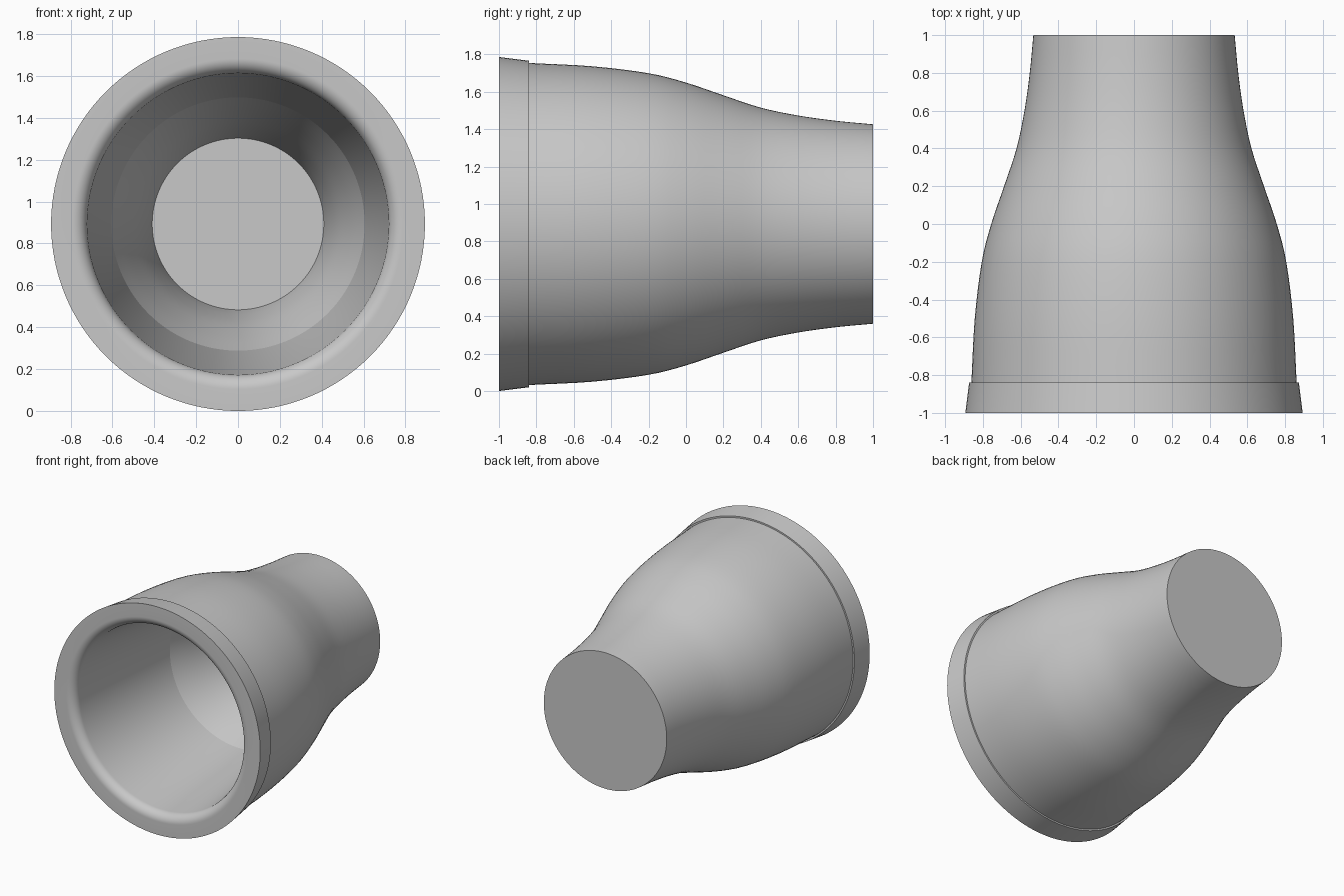
import bpy
import bmesh
import math
from mathutils import Matrix, Vector

cube = bpy.data.objects.get("Cube")
if cube:
    bpy.data.objects.remove(cube, do_unlink=True)

SEGMENTS = 128
AXIS_HEIGHT = 0.893

grey = bpy.data.materials.new("plain_grey")
grey.use_nodes = True
colour = (0.58, 0.58, 0.58, 1)
grey.diffuse_color = colour
grey.node_tree.nodes["Principled BSDF"].inputs["Base Color"].default_value = colour


def smooth_path(points, steps=4):
    """Catmull-Rom curve through (radius, y) points."""
    pts = [Vector(p) for p in points]
    pts = [2 * pts[0] - pts[1]] + pts + [2 * pts[-1] - pts[-2]]
    path = []
    for a, b, c, d in zip(pts, pts[1:], pts[2:], pts[3:]):
        for i in range(steps):
            t = i / steps
            path.append(0.5 * (2 * b + (c - a) * t + (2 * a - 5 * b + 4 * c - d) * t ** 2
                               + (3 * b - a - 3 * c + d) * t ** 3))
    return path + [pts[-2]]


def revolve(name, path):
    """Turn a (radius, y) profile about the long axis."""
    bm = bmesh.new()
    verts = [bm.verts.new((r, y, 0)) for r, y in path]
    edges = [bm.edges.new(pair) for pair in zip(verts, verts[1:])]
    bmesh.ops.spin(bm, geom=verts + edges, cent=(0, 0, 0), axis=(0, 1, 0),
                   angle=math.tau, steps=SEGMENTS, use_duplicate=False)
    bmesh.ops.remove_doubles(bm, verts=bm.verts, dist=0.0005)
    bmesh.ops.recalc_face_normals(bm, faces=bm.faces)
    bmesh.ops.transform(bm, verts=bm.verts, matrix=Matrix.Translation((0, 0, AXIS_HEIGHT)))
    mesh = bpy.data.meshes.new(name)
    bm.to_mesh(mesh)
    bm.free()
    mesh.materials.append(grey)
    obj = bpy.data.objects.new(name, mesh)
    bpy.context.collection.objects.link(obj)
    bpy.ops.object.select_all(action="DESELECT")
    obj.select_set(True)
    bpy.context.view_layer.objects.active = obj
    bpy.ops.object.shade_smooth_by_angle(angle=math.radians(9))
    return obj


# Flared outer wall, from the collar step to the narrow back
outer = smooth_path([(0.861, -0.84), (0.843, -0.5), (0.806, -0.2), (0.756, 0), (0.688, 0.2),
                     (0.622, 0.4), (0.58, 0.6), (0.552, 0.8), (0.533, 1)])

# Narrowing end of the bore
throat = smooth_path([(0.605, 0.02), (0.538, 0.2), (0.473, 0.4), (0.432, 0.58), (0.41, 0.72)])

# Collar with a flat front and a rounded inner lip
fillet = 0.07
lip = []
for i in range(13):
    a = i / 12 * math.pi / 2
    lip.append((0.72 + fillet * (1 - math.sin(a)), -1 + fillet * (1 - math.cos(a))))
collar = [(0.873, -0.84), (0.893, -1)]

# One closed shell: back cap, wall, collar, lip, bore and bore floor
revolve("hollow_tapered_body",
        [(0, 1)] + outer[::-1] + collar + lip + throat + [(0, 0.72)])
